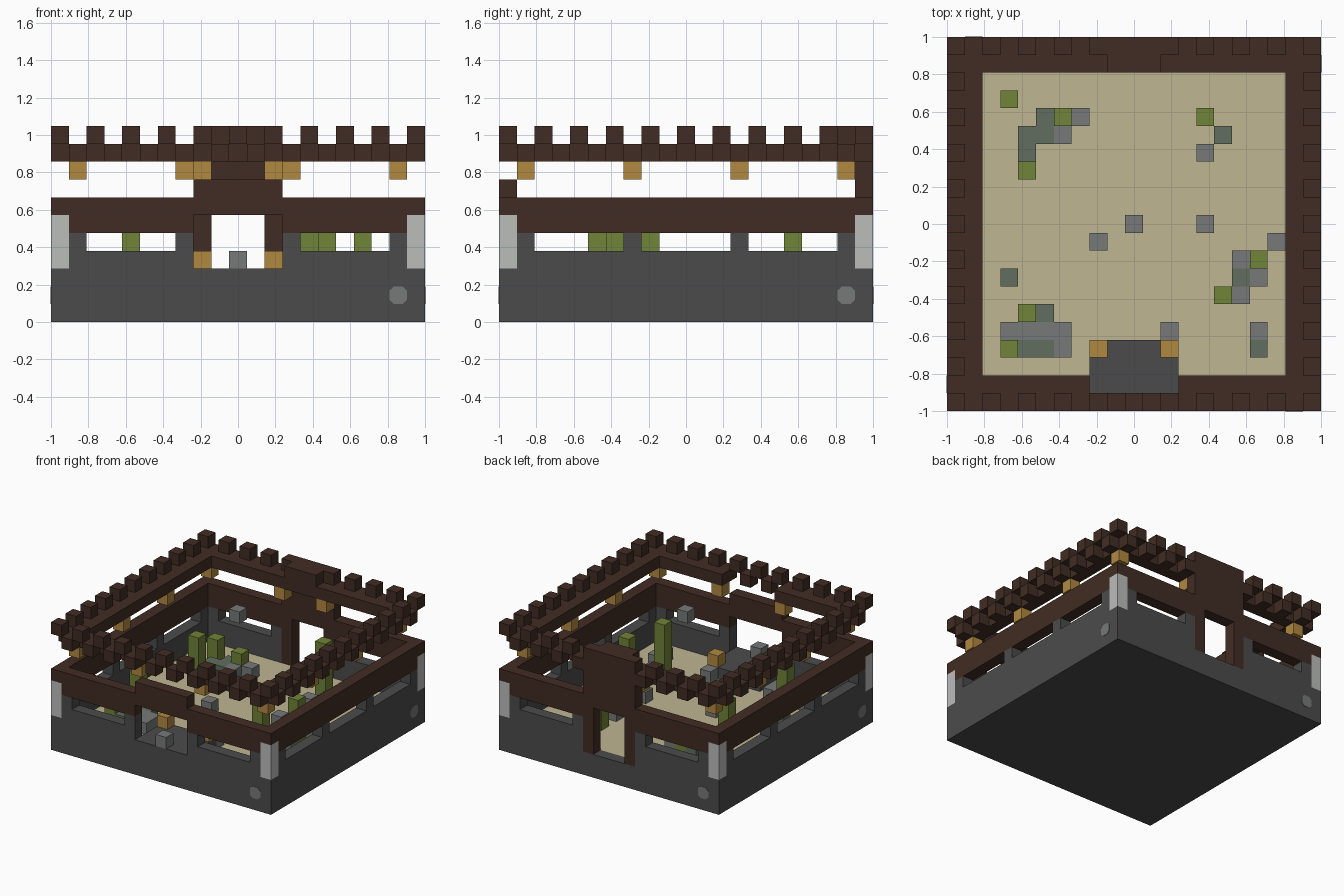
import bpy, bmesh
from mathutils import Vector, Matrix

cube = bpy.data.objects.get("Cube")
if cube:
    bpy.data.objects.remove(cube, do_unlink=True)

N = 21          # blocks along each side
U = 2 / N       # block size


def material(name, rgb):
    lin = [((c / 255 + 0.055) / 1.055) ** 2.4 for c in rgb] + [1]
    m = bpy.data.materials.new(name)
    m.use_nodes = True
    m.diffuse_color = lin
    bsdf = m.node_tree.nodes["Principled BSDF"]
    bsdf.inputs["Base Color"].default_value = lin
    bsdf.inputs["Roughness"].default_value = 0.9
    return m


BROWN = material("dark timber", (65, 44, 35))
DARK = material("dark stone", (75, 75, 75))
SAND = material("sand", (192, 182, 145))
GOLD = material("lantern gold", (177, 136, 65))
GREEN = material("bamboo green", (113, 131, 56))
STONE = material("grey stone", (119, 121, 121))
MOSS = material("mossy stone", (98, 109, 94))
IVORY = material("pale stone", (187, 189, 187))


def turn(box, side):
    """Turn a block range (i, j, k from-to) a quarter turn per side: front, right, back, left."""
    i0, i1, j0, j1, k0, k1 = box
    for _ in range(side):
        i0, i1, j0, j1 = N - 1 - j1, N - 1 - j0, i0, i1
    return i0, i1, j0, j1, k0, k1


def blocks(name, mat, boxes):
    """One object made of boxes given as inclusive block ranges."""
    bm = bmesh.new()
    for i0, i1, j0, j1, k0, k1 in boxes:
        size = Vector((i1 - i0 + 1, j1 - j0 + 1, k1 - k0 + 1)) * U
        mid = Vector(((i0 + i1 + 1 - N) / 2, (j0 + j1 + 1 - N) / 2, (k0 + k1 + 1) / 2)) * U
        bmesh.ops.create_cube(bm, size=1, matrix=Matrix.Translation(mid) @ Matrix.Diagonal((*size, 1)))
    me = bpy.data.meshes.new(name)
    bm.to_mesh(me)
    bm.free()
    me.materials.append(mat)
    ob = bpy.data.objects.new(name, me)
    bpy.context.collection.objects.link(ob)
    return ob


FRONT, RIGHT, BACK, LEFT = range(4)
SIDES = range(4)
E = N - 1

# Foundation and floor
blocks("foundation", DARK, [(0, E, 0, E, 0, 0)] + [turn((0, E - 1, 0, 0, 1, 1), s) for s in SIDES])
blocks("sand_floor", SAND, [(1, E - 1, 1, E - 1, 1, 1)])
blocks("porch_floor", DARK, [(8, 12, 1, 3, 2, 2)])

# Low stone wall with window pillars
wall = [turn((0, E, 0, 0, 2, 2), s) for s in (FRONT, RIGHT, LEFT)]
for s in (FRONT, BACK):
    wall += [turn((1, 7, 0, 0, 3, 3), s), turn((13, 19, 0, 0, 3, 3), s)]
for s in (RIGHT, LEFT):
    wall.append(turn((1, 19, 0, 0, 3, 3), s))
wall += [turn((0, 7, 0, 0, 2, 2), BACK), turn((13, E, 0, 0, 2, 2), BACK)]
blocks("stone_wall", DARK, wall)
blocks("window_pillars", DARK, [turn((p, p, 0, 0, 4, 4), s) for s in SIDES for p in (1, 7, 13, 19)])
blocks("corner_posts", IVORY, [turn((0, 0, 0, 0, 3, 5), s) for s in SIDES])

# Timber band above the windows, with the front and back doorways
band = [turn((0, E - 1, 0, 0, 6, 6), s) for s in SIDES]
for s in SIDES:
    if s in (FRONT, BACK):
        band += [turn((1, 7, 0, 0, 5, 5), s), turn((13, 19, 0, 0, 5, 5), s)]
    else:
        band.append(turn((1, 19, 0, 0, 5, 5), s))
blocks("timber_band", BROWN, band)
blocks("front_lintel", BROWN, [(8, 12, 0, 0, 7, 7)])
blocks("back_door_posts", BROWN, [(p, p, E, E, 2, 5) for p in (8, 12)])
blocks("back_gable", BROWN, [(8, 12, E, E, 7, 10), (9, 11, E - 1, E - 1, 10, 10)])

# Roof rim: inner beam, lower teeth and upper teeth
beam = [turn((1, 19, 1, 1, 9, 9), s) for s in (RIGHT, BACK, LEFT)]
beam += [(2, 7, 1, 1, 9, 9), (13, 18, 1, 1, 9, 9)]
blocks("roof_beam", BROWN, beam)


def teeth(first, level):
    return [turn((p, p, 0, 0, level, level), s) for s in SIDES for p in range(first, E, 2)
            if not (s == BACK and 8 <= p <= 12)]


blocks("lower_teeth", BROWN, teeth(1, 9))
blocks("upper_teeth", BROWN, teeth(0, 10))

# Lanterns under the beam and beside the porch
lamps = [turn((1, 1, 1, 1, 8, 8), s) for s in SIDES]
for s in SIDES:
    for p in ((8, 12) if s == BACK else (7, 13)):
        lamps.append(turn((p, p, 1, 1, 8, 8), s))
blocks("hanging_lanterns", GOLD, lamps)
blocks("porch_lanterns", GOLD, [(p, p, 3, 3, 3, 3) for p in (8, 12)])

# Garden: bamboo stalks (column, row, top level) and scattered stones
stalks = [(3, 17, 3), (6, 16, 3), (4, 13, 5), (14, 16, 6), (17, 8, 5), (15, 6, 6), (4, 5, 5), (3, 3, 3)]
blocks("bamboo_stalks", GREEN, [(i, i, j, j, 2, k) for i, j, k in stalks])
grey = [(7, 16), (6, 15), (14, 14), (8, 9), (14, 10), (18, 9), (16, 8), (17, 7), (16, 6),
        (6, 3), (12, 4), (17, 4)]
blocks("garden_stones", STONE, [(i, i, j, j, 2, 2) for i, j in grey] + [(3, 6, 4, 4, 2, 2)])
mossy = [(5, 16), (4, 15), (5, 15), (4, 14), (15, 15), (16, 7), (3, 7), (5, 5), (4, 3), (5, 3), (17, 3)]
blocks("mossy_stones", MOSS, [(i, i, j, j, 2, 2) for i, j in mossy])
blocks("door_stone", STONE, [(10, 10, 0, 0, 3, 3)])
blocks("floating_stone", STONE, [(10, 10, 10, 10, 10, 10)])

# Clipped stone inlays, one on each side of the foundation
for s, label in enumerate(("front", "right", "back", "left")):
    bm = bmesh.new()
    h, c = U / 2, U / 4
    outline = [(h, c), (c, h), (-c, h), (-h, c), (-h, -c), (-c, -h), (c, -h), (h, -c)]
    face = bm.faces.new([bm.verts.new((9 * U + x, -1.003, 1.5 * U + z)) for x, z in outline])
    out = bmesh.ops.extrude_face_region(bm, geom=[face])
    moved = [v for v in out["geom"] if isinstance(v, bmesh.types.BMVert)]
    bmesh.ops.translate(bm, verts=moved, vec=(0, 0.006, 0))
    bmesh.ops.recalc_face_normals(bm, faces=bm.faces)
    bm.transform(Matrix.Rotation(s * 1.5707963, 4, "Z"))
    me = bpy.data.meshes.new(label + "_inlay")
    bm.to_mesh(me)
    bm.free()
    me.materials.append(STONE)
    bpy.context.collection.objects.link(bpy.data.objects.new(label + "_inlay", me))
